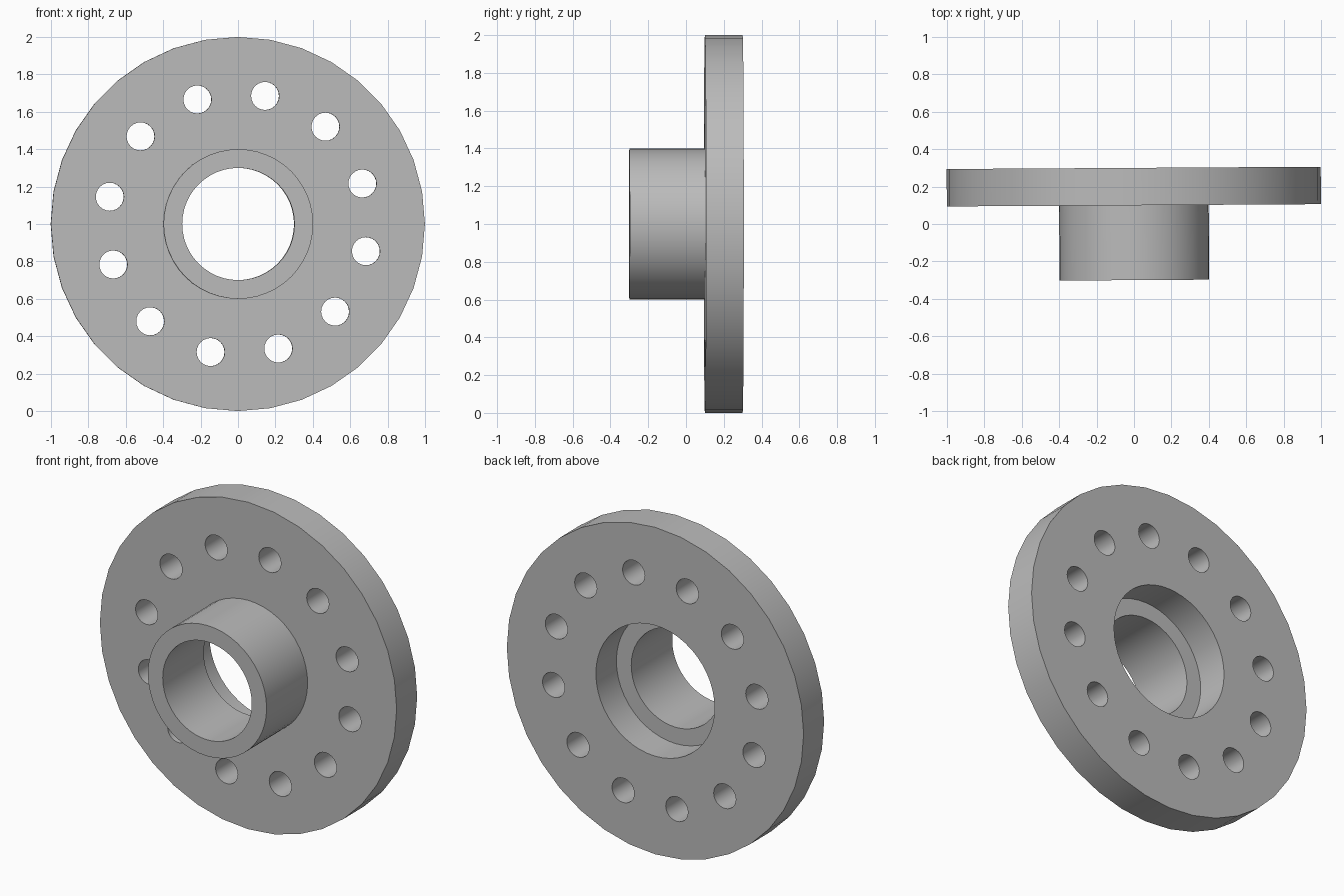
import bpy, bmesh, math
from mathutils import Vector, Matrix

cube = bpy.data.objects.get("Cube")
if cube:
    bpy.data.objects.remove(cube, do_unlink=True)

# Plain metal grey
grey = bpy.data.materials.new("metal_grey")
grey.use_nodes = True
color = (0.5, 0.5, 0.5, 1)
grey.diffuse_color = color
grey.node_tree.nodes["Principled BSDF"].inputs["Base Color"].default_value = color

CENTRE_Z = 1.0
TILT = math.radians(0.35)


def pierced_disc(name, y_front, y_back, loops):
    """Extrude along y a flat outline; loops = (x, z, radius, sides), outer first."""
    bm = bmesh.new()
    edges = []
    for x, z, radius, sides in loops:
        ring = []
        for i in range(sides):
            a = math.tau * i / sides
            ring.append(bm.verts.new((x + radius * math.cos(a), y_front,
                                      z + radius * math.sin(a))))
        for i in range(sides):
            edges.append(bm.edges.new((ring[i - 1], ring[i])))
    bmesh.ops.triangle_fill(bm, edges=edges, use_beauty=True, use_dissolve=False)
    result = bmesh.ops.extrude_face_region(bm, geom=bm.faces[:], use_keep_orig=True)
    moved = [g for g in result["geom"] if isinstance(g, bmesh.types.BMVert)]
    bmesh.ops.translate(bm, verts=moved, vec=Vector((0, y_back - y_front, 0)))
    bmesh.ops.recalc_face_normals(bm, faces=bm.faces[:])
    bmesh.ops.transform(bm, verts=bm.verts[:],
                        matrix=Matrix.Translation((0, 0, CENTRE_Z))
                        @ Matrix.Rotation(TILT, 4, "Z"))
    mesh = bpy.data.meshes.new(name)
    bm.to_mesh(mesh)
    bm.free()
    mesh.materials.append(grey)
    obj = bpy.data.objects.new(name, mesh)
    bpy.context.collection.objects.link(obj)
    bpy.ops.object.select_all(action="DESELECT")
    obj.select_set(True)
    bpy.context.view_layer.objects.active = obj
    bpy.ops.object.shade_smooth_by_angle(angle=math.radians(30))
    return obj


# Flange plate with a wide central opening and a ring of twelve bolt holes
bolt_holes = []
for k in range(12):
    a = math.radians(18 + 30 * k)
    bolt_holes.append((0.7 * math.cos(a), 0.7 * math.sin(a), 0.075, 24))
pierced_disc("flange_plate", 0.1, 0.3,
             [(0, 0, 1.0, 36), (0, 0, 0.4, 48)] + bolt_holes)

# Hub tube in front; its back rim is the ledge inside the opening
pierced_disc("hub_tube", -0.3, 0.1, [(0, 0, 0.4, 48), (0, 0, 0.3, 48)])
